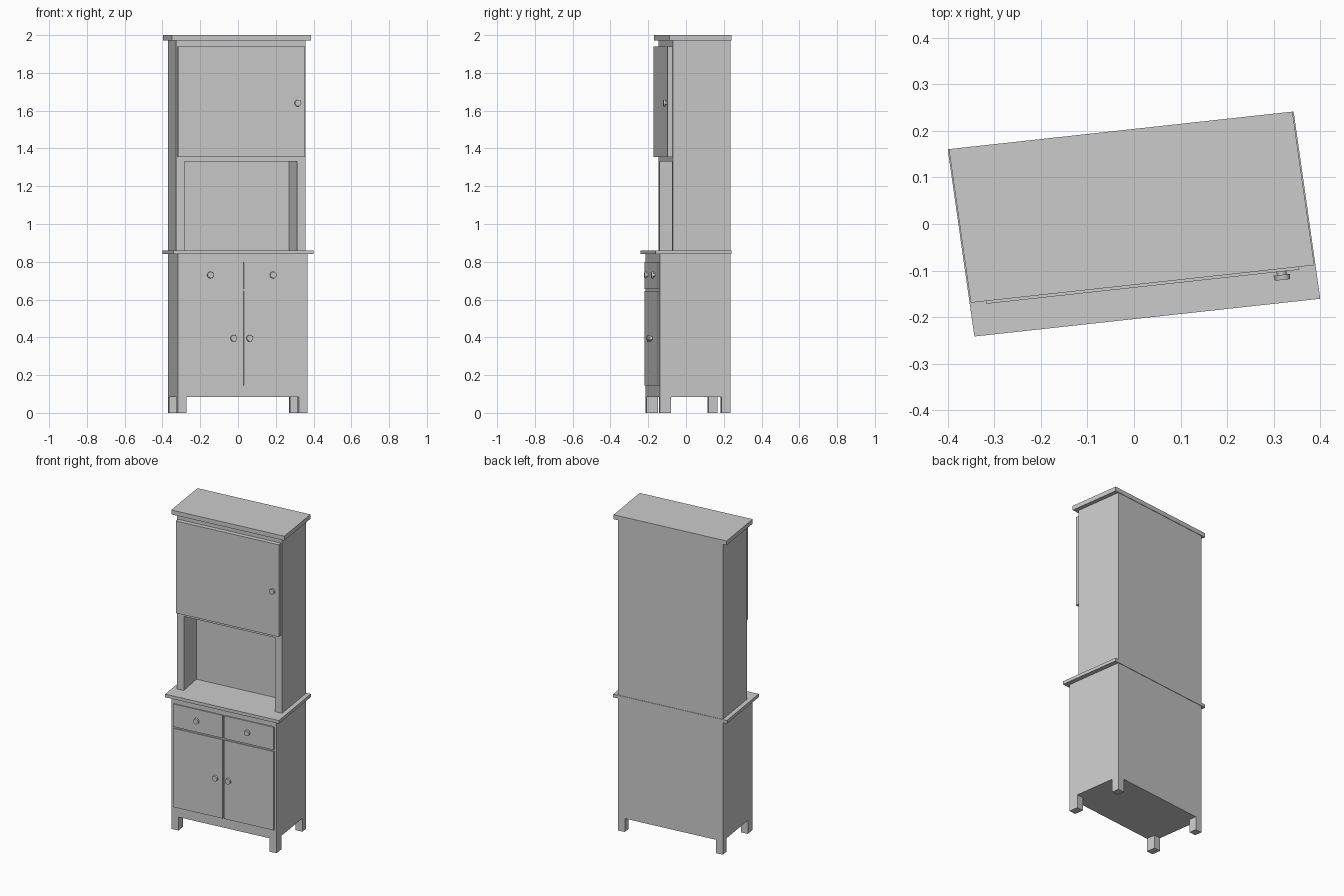
import bpy, bmesh, math
from mathutils import Matrix

if "Cube" in bpy.data.objects:
    bpy.data.objects.remove(bpy.data.objects["Cube"])

# The cabinet stands slightly turned: local width and depth axes in world space
TURN = Matrix(((0.994, -0.141, 0, 0),
               (0.1085, 0.990, 0, 0),
               (0, 0, 1, 0),
               (0, 0, 0, 1)))


def finish(bm, name):
    bmesh.ops.recalc_face_normals(bm, faces=bm.faces)
    bm.transform(TURN)
    mesh = bpy.data.meshes.new(name)
    bm.to_mesh(mesh)
    bm.free()
    obj = bpy.data.objects.new(name, mesh)
    bpy.context.collection.objects.link(obj)
    return obj


def prism(name, plan, z0, z1):
    """Extrude a plan outline from z0 up to z1."""
    bm = bmesh.new()
    face = bm.faces.new([bm.verts.new((x, y, z0)) for x, y in plan])
    up = bmesh.ops.extrude_face_region(bm, geom=[face], use_keep_orig=True)
    for v in up["geom"]:
        if isinstance(v, bmesh.types.BMVert):
            v.co.z = z1
    return finish(bm, name)


def box(name, x0, x1, y0, y1, z0, z1):
    return prism(name, [(x0, y0), (x1, y0), (x1, y1), (x0, y1)], z0, z1)


def knob(name, x, y, z):
    """Short stem with a round head, pointing to the front."""
    bm = bmesh.new()
    for r, near, far in ((0.011, -0.004, 0.01), (0.018, 0.007, 0.018)):
        m = (Matrix.Translation((x, y - (near + far) / 2, z))
             @ Matrix.Rotation(math.pi / 2, 4, 'X'))
        bmesh.ops.create_cone(bm, cap_ends=True, segments=16, radius1=r,
                              radius2=r * 0.92, depth=far - near, matrix=m)
    obj = finish(bm, name)
    bpy.context.view_layer.objects.active = obj
    obj.select_set(True)
    bpy.ops.object.shade_smooth_by_angle()
    obj.select_set(False)


BACK = 0.200
LOW, HIGH = -0.178, -0.108      # front planes of the lower and upper cabinets
HALF = 0.345                    # half width of the bodies

# Lower cabinet, counter and cornice
box("lower_body", -HALF, HALF, LOW, BACK, 0.085, 0.842)
box("counter", -0.3735, 0.3735, -0.203, 0.203, 0.84, 0.86)
box("cornice", -0.371, 0.371, -0.13, 0.203, 1.972, 2.0)

# Legs
for side, s in (("left", -1), ("right", 1)):
    a, b = sorted((s * HALF, s * (HALF - 0.046)))
    box("front_leg_" + side, a, b, LOW, LOW + 0.06, 0, 0.086)
    box("back_leg_" + side, a, b, BACK - 0.048, BACK, 0, 0.086)

# Upper cabinet: open niche below, closed cupboard above
niche_back = HIGH + 0.17
prism("niche_body", [(-HALF, HIGH), (-0.30, HIGH), (-0.305, niche_back),
                     (0.28, niche_back), (0.30, HIGH), (HALF, HIGH),
                     (HALF, BACK), (-HALF, BACK)], 0.859, 1.33)
box("upper_body", -HALF, HALF, HIGH, BACK, 1.33, 1.973)
box("upper_door", -0.338, 0.338, HIGH - 0.028, HIGH, 1.355, 1.94)
knob("upper_knob", 0.299, HIGH - 0.028, 1.64)

# Drawers and lower doors with knobs
face = LOW - 0.007
for side, s in (("left", -1), ("right", 1)):
    a, b = sorted((s * 0.005, s * 0.33))
    box("drawer_" + side, a, b, face, LOW, 0.655, 0.80)
    box("door_" + side, a, b, face, LOW, 0.145, 0.645)
    knob("drawer_knob_" + side, s * 0.167 - 0.007, face, 0.73)
    knob("door_knob_" + side, s * 0.0425 - 0.007, face, 0.395)
